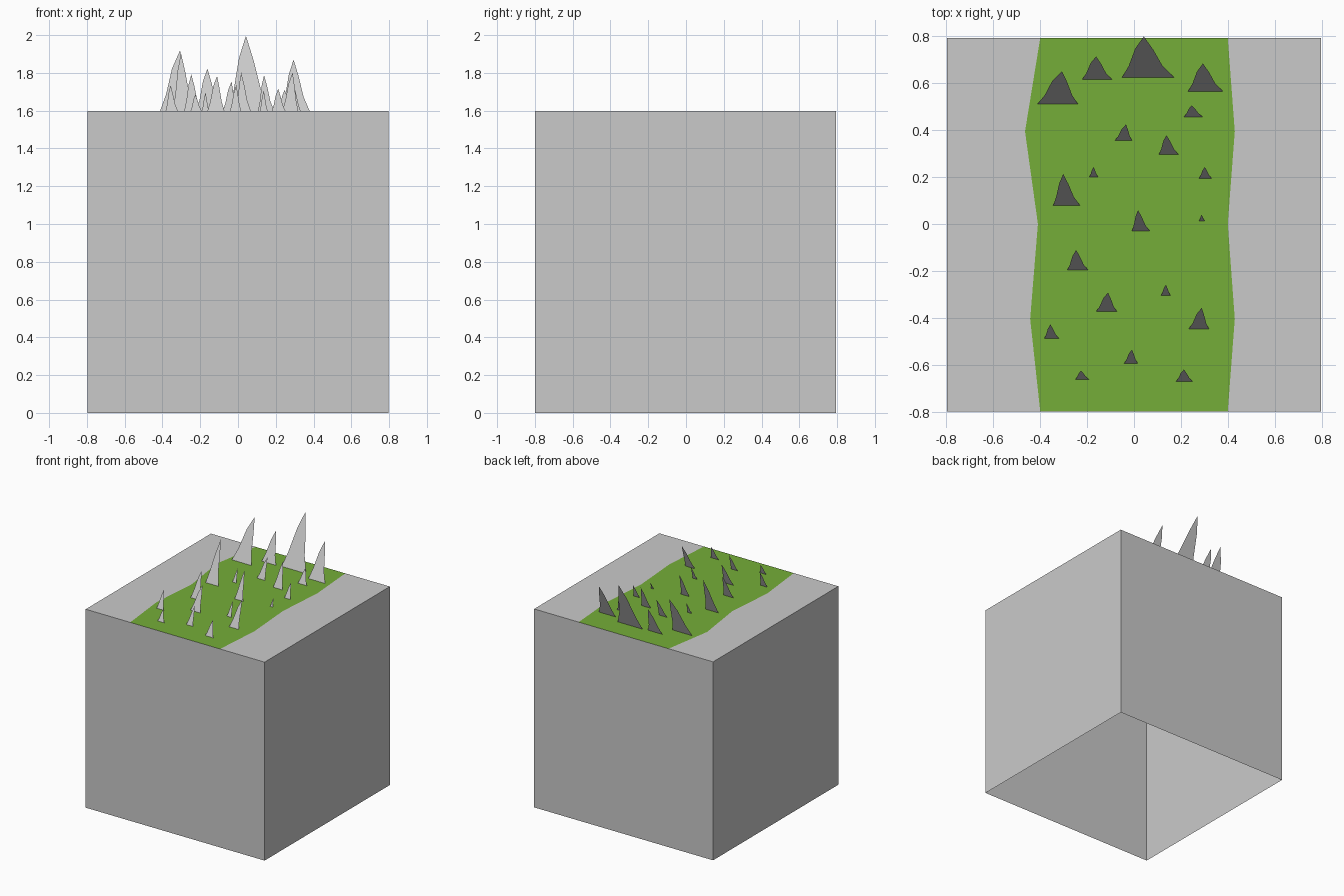
import bpy
import bmesh

cube = bpy.data.objects.get("Cube")
if cube:
    bpy.data.objects.remove(cube, do_unlink=True)


def material(name, rgb):
    m = bpy.data.materials.new(name)
    m.use_nodes = True
    m.diffuse_color = (*rgb, 1)
    m.node_tree.nodes["Principled BSDF"].inputs["Base Color"].default_value = (*rgb, 1)
    return m


def finish(bm, name, *mats):
    mesh = bpy.data.meshes.new(name)
    bm.to_mesh(mesh)
    bm.free()
    for m in mats:
        mesh.materials.append(m)
    obj = bpy.data.objects.new(name, mesh)
    bpy.context.collection.objects.link(obj)
    return obj


grey = material("stone grey", (0.59, 0.59, 0.59))
green = material("grass green", (0.178, 0.42, 0.04))

HALF, FRONT, BACK, TOP = 0.797, -0.8, 0.794, 1.598

# Block: four walls, open underneath
bm = bmesh.new()
ring = [(-HALF, FRONT), (HALF, FRONT), (HALF, BACK), (-HALF, BACK)]
low = [bm.verts.new((x, y, 0)) for x, y in ring]
high = [bm.verts.new((x, y, TOP)) for x, y in ring]
for i in range(4):
    j = (i + 1) % 4
    bm.faces.new((low[i], low[j], high[j], high[i]))
finish(bm, "block_walls", grey)

# Top: a wavy grass strip between two stone margins
bm = bmesh.new()
strip = [(FRONT, -0.40, 0.40), (-0.405, -0.443, 0.43), (0, -0.41, 0.40),
         (0.395, -0.465, 0.43), (BACK, -0.40, 0.40)]
rows = [[bm.verts.new((x, y, TOP)) for x in (-HALF, left, right, HALF)]
        for y, left, right in strip]
for a, b in zip(rows, rows[1:]):
    for i in range(3):
        face = bm.faces.new((a[i], a[i + 1], b[i + 1], b[i]))
        face.material_index = 1 if i == 1 else 0
finish(bm, "block_top", grey, green)

# Spikes: flat cards leaning back; left x, right x, tip x, base y, lean
spikes = [
    (-.413, -.238, -.307, .511, .140), (-.221, -.094, -.162, .617, .098),
    (-.051, .170, .042, .626, .174), (.230, .379, .294, .566, .119),
    (.213, .294, .247, .457, .049), (-.081, -.009, -.034, .357, .068),
    (.106, .191, .138, .296, .083), (-.191, -.153, -.172, .200, .043),
    (.277, .332, .302, .194, .049), (-.345, -.230, -.302, .079, .134),
    (-.009, .068, .017, -.030, .089), (.277, .302, .289, .013, .026),
    (-.285, -.196, -.247, -.196, .085), (-.162, -.072, -.111, -.374, .081),
    (.115, .157, .136, -.306, .047), (.234, .319, .289, -.447, .089),
    (-.383, -.319, -.357, -.489, .060), (-.043, .017, -.009, -.596, .060),
    (-.251, -.191, -.226, -.664, .038), (.179, .251, .213, -.672, .051)]
STEEP = 2.29
LEFT_FLANK = [(0.7, 0.4), (0.27, 0.7)]
RIGHT_FLANK = [(0.28, 0.62), (0.67, 0.32)]

for n, (left, right, tip, y, lean) in enumerate(spikes, 1):
    outline = [(tip, 1)]
    outline += [(tip + (left - tip) * w, h) for h, w in LEFT_FLANK]
    outline += [(left, 0), (right, 0)]
    outline += [(tip + (right - tip) * w, h) for h, w in RIGHT_FLANK]
    bm = bmesh.new()
    bm.faces.new([bm.verts.new((x, y + lean * h, TOP + lean * STEEP * h))
                  for x, h in outline])
    finish(bm, f"spike_{n}", grey)
